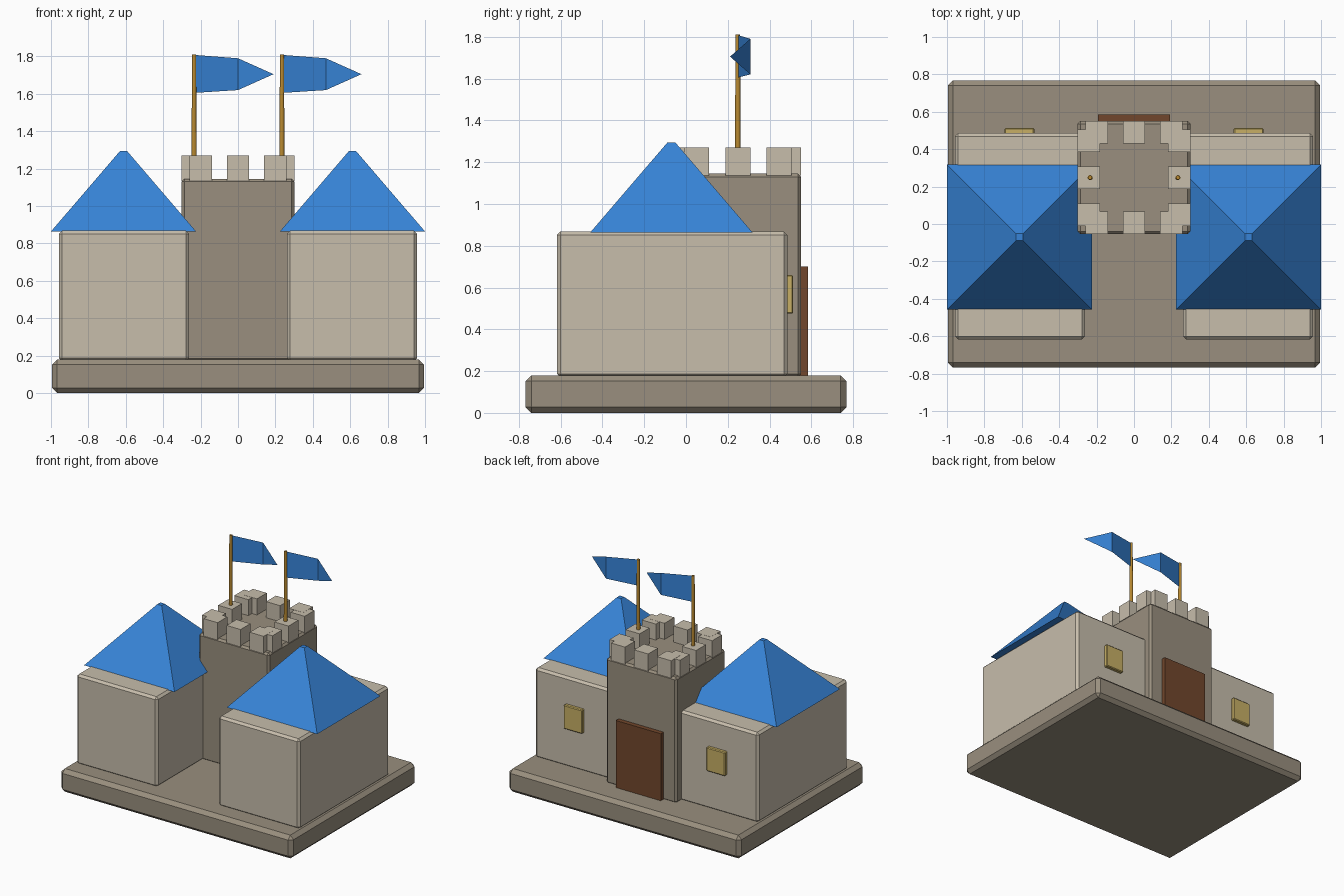
import bpy
import math

old = bpy.data.objects.get("Cube")
if old:
    bpy.data.objects.remove(old, do_unlink=True)


def material(name, rgb):
    m = bpy.data.materials.new(name)
    m.use_nodes = True
    m.diffuse_color = (*rgb, 1)
    m.node_tree.nodes["Principled BSDF"].inputs["Base Color"].default_value = (*rgb, 1)
    return m


light_stone = material("light stone", (0.57, 0.51, 0.41))
dark_stone = material("dark stone", (0.32, 0.275, 0.21))
blue = material("blue", (0.038, 0.23, 0.68))
gold = material("gold", (0.48, 0.25, 0.03))
brown = material("door brown", (0.165, 0.062, 0.025))
yellow = material("window yellow", (0.57, 0.43, 0.13))


def finish(ob, name, mat):
    ob.name = name
    ob.data.materials.append(mat)
    return ob


def box(name, x, y, z, mat, bevel=0):
    """Box from (min, max) ranges, with an optional chamfer."""
    mid = [(a + b) / 2 for a, b in (x, y, z)]
    bpy.ops.mesh.primitive_cube_add(size=1, location=mid)
    ob = finish(bpy.context.object, name, mat)
    ob.scale = [b - a for a, b in (x, y, z)]
    bpy.ops.object.transform_apply(location=False, rotation=False, scale=True)
    if bevel:
        mod = ob.modifiers.new("chamfer", "BEVEL")
        mod.width = bevel
        mod.segments = 1
    return ob


def cone(name, sides, r1, r2, x, y, z, mat, turn=0):
    bpy.ops.mesh.primitive_cone_add(vertices=sides, radius1=r1, radius2=r2,
                                    depth=z[1] - z[0], location=(x, y, sum(z) / 2),
                                    rotation=(0, 0, turn))
    return finish(bpy.context.object, name, mat)


# Base slab and central tower
TY = 0.248  # tower centre along y
HALF = 0.302
box("base", (-0.995, 0.995), (-0.768, 0.768), (0, 0.18), dark_stone, 0.028)
box("tower", (-HALF, HALF), (TY - HALF, TY + HALF), (0.17, 1.145), dark_stone, 0.015)
box("door", (-0.193, 0.193), (0.53, 0.585), (0.18, 0.70), brown)

# Wings, roofs, windows, poles and flags on both sides
for side, s in (("left", 1), ("right", -1)):
    box(side + "_wing", sorted((s * 0.262, s * 0.957)), (-0.618, 0.486),
        (0.17, 0.868), light_stone, 0.017)
    cone(side + "_roof", 4, 0.388 * math.sqrt(2), 0.019 * math.sqrt(2),
         s * 0.612, -0.07, (0.864, 1.294), blue, math.pi / 4)
    box(side + "_window", sorted((s * 0.533, s * 0.693)), (0.47, 0.513),
        (0.475, 0.66), yellow, 0.006)

    px = s * 0.235
    cone(side + "_pole", 12, 0.014, 0.011, px, TY, (1.14, 1.81), gold)

    # Folded pennant, flying toward +x
    verts = [(px, TY, 1.605), (px + 0.235, TY + 0.06, 1.62),
             (px + 0.235, TY + 0.06, 1.79), (px, TY, 1.808),
             (px + 0.425, TY - 0.037, 1.705)]
    mesh = bpy.data.meshes.new(side + "_flag")
    mesh.from_pydata(verts, [], [(0, 1, 2, 3), (1, 4, 2)])
    flag = bpy.data.objects.new(side + "_flag", mesh)
    bpy.context.collection.objects.link(flag)
    finish(flag, side + "_flag", blue)

# Battlements: three blocks per wall, corner blocks of adjoining walls overlap
W = 0.06
IN = HALF - W
STEP = 0.198
for s in (-1, 1):
    for i in (-1, 0, 1):
        # Nudge one set down so the overlapping tops do not coincide
        for name, x, y, top in (("end_merlon", i * STEP, s * IN, 1.27),
                                ("side_merlon", s * IN, i * STEP, 1.269)):
            box(name, (x - W, x + W), (TY + y - W, TY + y + W), (1.135, top), light_stone)
